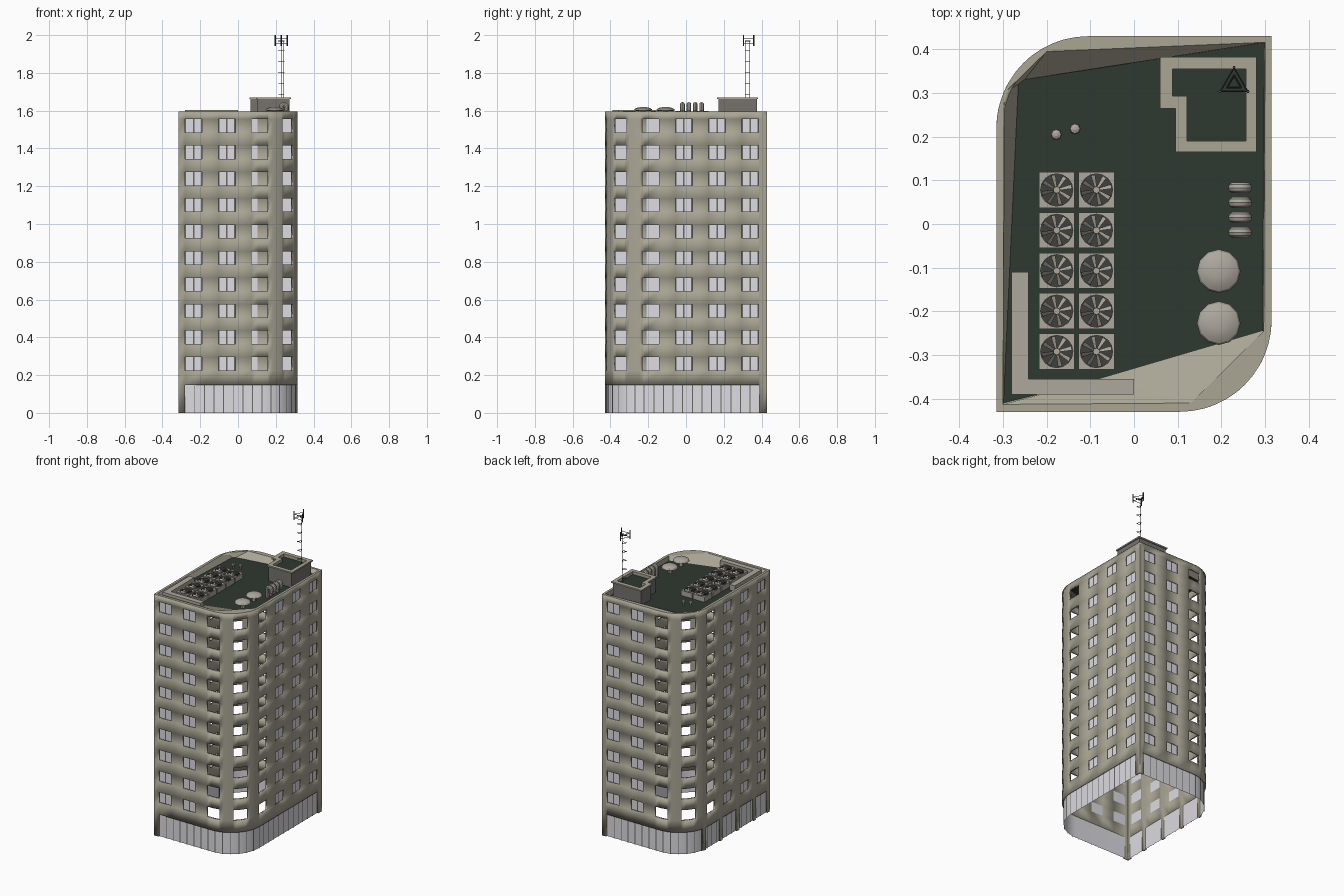
import bpy, bmesh, math
from mathutils import Vector, Matrix

if "Cube" in bpy.data.objects:
    bpy.data.objects.remove(bpy.data.objects["Cube"])

COLOURS = {"wall_beige": (0.40, 0.38, 0.30), "glass_pale": (0.72, 0.72, 0.76),
           "roof_dark_green": (0.027, 0.04, 0.029), "penthouse_grey": (0.18, 0.17, 0.155),
           "frame_grey": (0.14, 0.135, 0.12), "machine_grey": (0.42, 0.39, 0.34),
           "shaft_dark": (0.05, 0.05, 0.045), "mast_dark": (0.06, 0.06, 0.06)}
MATS = []
for n, c in COLOURS.items():
    m = bpy.data.materials.new(n)
    m.diffuse_color = (*c, 1)
    m.use_nodes = True
    m.node_tree.nodes["Principled BSDF"].inputs["Base Color"].default_value = m.diffuse_color
    MATS.append(m)
WALL, GLASS, ROOF, PENT, FRAME, MACH, SHAFT, MAST = range(8)


def make(name, faces, smooth=False):
    """Build one object from (points, material) faces."""
    bm = bmesh.new()
    for pts, mat in faces:
        bm.faces.new([bm.verts.new(p) for p in pts]).material_index = mat
    bmesh.ops.remove_doubles(bm, verts=bm.verts, dist=1e-5)
    me = bpy.data.meshes.new(name)
    bm.to_mesh(me)
    bm.free()
    for m in MATS:
        me.materials.append(m)
    ob = bpy.data.objects.new(name, me)
    bpy.context.collection.objects.link(ob)
    if smooth:
        bpy.ops.object.select_all(action='DESELECT')
        ob.select_set(True)
        bpy.context.view_layer.objects.active = ob
        bpy.ops.object.shade_smooth_by_angle(angle=math.radians(30))
    return ob


def loft(loops, mats, cap=None):
    """Bands between matching loops (bottom/outside first), optional end cap."""
    f = []
    for a, b, m in zip(loops, loops[1:], mats):
        n = len(a)
        f += [([a[i], a[(i + 1) % n], b[(i + 1) % n], b[i]], m) for i in range(n)]
    if cap is not None:
        f.append((loops[-1], cap))
    return f


def at(poly, z):
    return [(p[0], p[1], z) for p in poly]


def circle(x, y, r, n=12):
    return [(x + r * math.cos(math.tau * i / n), y + r * math.sin(math.tau * i / n)) for i in range(n)]


def rect(x0, x1, y0, y1):
    return [(x0, y0), (x1, y0), (x1, y1), (x0, y1)]


def rod(a, b, r, mat, n=4):
    a, b = Vector(a), Vector(b)
    q = (b - a).to_track_quat('Z', 'Y')
    ring = [q @ Vector((x, y, 0)) for x, y in circle(0, 0, r, n)]
    la, lb = [a + v for v in ring], [b + v for v in ring]
    return loft([la, lb], [mat], mat) + [(la[::-1], mat)]


# ---- footprint: two square and two rounded corners, half turn symmetric ----
HX, HY, R = 0.315, 0.43, 0.21
S1 = 2 * HX - R
S2 = S1 + R * math.pi / 2
S3 = S2 + 2 * HY - R


def foot(s, half, off=0.0):
    if s <= S1:
        p = (-HX + s, -HY - off)
    elif s < S2:
        t = (s - S1) / R
        p = (HX - R + (R + off) * math.sin(t), -HY + R - (R + off) * math.cos(t))
    else:
        p = (HX + off, -HY + R + s - S2)
    return p if half == 0 else (-p[0], -p[1])


ARC = [S1 + (S2 - S1) * i / 12 for i in range(13)]


def strip(s0, s1, z0, z1, half, off, mat):
    ss = [s0] + [s for s in ARC if s0 + 1e-4 < s < s1 - 1e-4] + [s1]
    return [([(*foot(a, half, off), z0), (*foot(b, half, off), z0),
              (*foot(b, half, off), z1), (*foot(a, half, off), z1)], mat) for a, b in zip(ss, ss[1:])]


WIN = [0.08 + 0.1757 * k for k in range(8)]
ROWS = [0.26 + 0.14 * k for k in range(10)]
W, H, TOP, BASE = 0.045, 0.035, 1.595, 0.147
PILLARS = {0: [(0, 0.035), (S3 - 0.04, S3)],
           1: [(0, 0.03)] + [(s - 0.012, s + 0.012) for s in (0.72, 0.89, 1.065, 1.24)] + [(S3 - 0.03, S3)]}

# ---- walls with window openings, and glazing ----
walls, glazing, shop = [], [], []
zs = [BASE] + sorted([z - H for z in ROWS] + [z + H for z in ROWS]) + [TOP]
for half in (0, 1):
    cuts = {0, S3, *ARC, *[s - W for s in WIN], *[s + W for s in WIN]}
    cuts |= {s for p in PILLARS[half] for s in p}
    cuts = sorted(cuts)
    for a, b in zip(cuts, cuts[1:]):
        mid = (a + b) / 2
        solid = not any(abs(mid - s) < W for s in WIN)
        for j, (z0, z1) in enumerate(zip(zs, zs[1:])):
            if solid or j % 2 == 0:
                walls += [([(*foot(a, half), z0), (*foot(b, half), z0),
                            (*foot(b, half), z1), (*foot(a, half), z1)], WALL)]
        if any(p < mid < q for p, q in PILLARS[half]):
            walls += [([(*foot(a, half), 0), (*foot(b, half), 0),
                        (*foot(b, half), BASE), (*foot(a, half), BASE)], WALL)]
    # windows: flat walls are glazed, the rounded corner is left open
    for k, s in enumerate(WIN):
        if k in (2, 3, 4):
            continue
        for z in ROWS:
            glazing += strip(s - W, s + W, z - H, z + H, half, -0.011, GLASS)
            for c, w in ((-W + 0.003, 0.003), (0, 0.004), (W - 0.003, 0.003)):
                glazing += strip(s + c - w, s + c + w, z - H, z + H, half, -0.008, FRAME)
    # ground floor shop glazing with thin mullions
    shop += strip(0.02, S3 - 0.02, 0, BASE, half, -0.010, GLASS)
    n = 26
    for i in range(1, n):
        s = 0.035 + (S3 - 0.075) * i / n
        shop += strip(s - 0.0025, s + 0.0025, 0, BASE, half, -0.006, FRAME)
ob = make("outer_walls", walls, True)
mod = ob.modifiers.new("thickness", 'SOLIDIFY')
mod.thickness, mod.offset = 0.014, -1
make("window_glazing", glazing)
make("ground_floor_glazing", shop, True)

# ---- parapet rim, sloped inner faces and dark roof ----
RZ = 1.565
outer = [foot(s, h) for h in (0, 1) for s in [0] + ARC]
inner = [(-0.3, -0.413), (0.13, -0.41), (0.297, -0.245), (0.3, 0.416), (-0.2, 0.395), (-0.297, 0.3)]
deck = [(-0.299, -0.41), (-0.08, -0.355), (0.294, -0.245), (0.299, 0.415), (-0.25, 0.331), (-0.265, 0.32)]
bm = bmesh.new()
for loop in (outer, inner):
    vs = [bm.verts.new((*p, TOP + 0.001)) for p in loop]
    for i in range(len(vs)):
        bm.edges.new((vs[i - 1], vs[i]))
bmesh.ops.triangle_fill(bm, edges=bm.edges[:], use_beauty=True, normal=(0, 0, 1))
rim = []
for f in bm.faces:
    pts = [v.co.copy() for v in f.verts]
    rim.append((pts if f.normal.z > 0 else pts[::-1], WALL))
bm.free()
make("parapet_and_roof", rim + loft([at(inner, TOP + 0.001), at(deck, RZ)], [WALL], ROOF))

# ---- L shaped penthouse with overhanging cap and sunken roof ----
cap_o = [(0.06, 0.265), (0.095, 0.265), (0.095, 0.165), (0.28, 0.165), (0.28, 0.382), (0.06, 0.382)]
body = [(0.067, 0.272), (0.102, 0.272), (0.102, 0.172), (0.273, 0.172), (0.273, 0.375), (0.067, 0.375)]
cap_i = [(0.088, 0.293), (0.121, 0.293), (0.121, 0.19), (0.256, 0.19), (0.256, 0.355), (0.088, 0.355)]
make("penthouse", loft([at(body, RZ), at(body, 1.661), at(cap_o, 1.661), at(cap_o, 1.67),
                        at(cap_i, 1.67), at(cap_i, 1.65)], [PENT, WALL, WALL, WALL, WALL], ROOF))

# ---- L shaped duct ----
duct = [(-0.28, -0.39), (0, -0.39), (0, -0.355), (-0.242, -0.355), (-0.242, -0.11), (-0.28, -0.11)]
make("roof_duct", loft([at(duct, RZ), at(duct, 1.603)], [MACH], MACH))

# ---- cooling fan units, two columns of five ----
for cx in (-0.177, -0.086):
    for i in range(5):
        cy = 0.078 - 0.0925 * i
        hole = circle(cx, cy, 0.037, 16)
        sq = []
        for x, y in circle(0, 0, 1, 16):
            k = 0.041 / max(abs(x), abs(y))
            sq.append((cx + x * k, cy + y * k))
        f = loft([at(sq, RZ), at(sq, 1.599), at(hole, 1.599), at(hole, 1.572)], [MACH, MACH, SHAFT], SHAFT)
        f += loft([at(circle(cx, cy, 0.008, 8), 1.573), at(circle(cx, cy, 0.008, 8), 1.597)], [MACH], MACH)
        for b in range(8):
            t = math.tau * b / 8 + 0.2
            blade = [(0.006, -0.002, 1.594), (0.035, -0.004, 1.595), (0.035, 0.006, 1.585), (0.006, 0.003, 1.589)]
            rot = Matrix.Rotation(t, 3, 'Z')
            f.append(([rot @ Vector(p) + Vector((cx, cy, 0)) for p in blade], MACH))
        make("cooling_fan", f)

# ---- shallow domes on posts ----
for cy in (-0.108, -0.227):
    prof = [(0.012, RZ), (0.012, 1.598), (0.05, 1.6), (0.046, 1.608), (0.034, 1.615), (0.016, 1.619)]
    make("roof_dome", loft([at(circle(0.194, cy, r), z) for r, z in prof], [MACH] * 5, MACH), True)

# ---- gooseneck vent pipes ----
for cy in (0.083, 0.049, 0.015, -0.019):
    path = [(0.229, RZ)] + [(0.243 - 0.014 * math.cos(math.pi * i / 6), 1.618 + 0.014 * math.sin(math.pi * i / 6))
                            for i in range(7)] + [(0.257, 1.6)]
    loops = []
    for i, (x, z) in enumerate(path):
        a = math.pi * min(max(i - 1, 0), 6) / 6
        out = Vector((-math.cos(a), 0, math.sin(a)))
        loops.append([Vector((x, cy, z)) + out * u + Vector((0, v, 0)) for u, v in circle(0, 0, 0.0132, 10)])
    make("vent_pipe", loft(loops, [MACH] * 8, SHAFT), True)

# ---- small mushroom vents ----
for cx, cy in ((-0.178, 0.205), (-0.135, 0.218)):
    prof = [(0.006, RZ), (0.006, 1.583), (0.013, 1.583), (0.011, 1.592), (0.004, 1.595)]
    make("mushroom_vent", loft([at(circle(cx, cy, r, 8), z) for r, z in prof], [MACH] * 4, MACH))

# ---- triangular mast with rungs and aerial head ----
MX, MY = 0.229, 0.322


def tri(r):
    return [(MX + r * math.sin(math.tau * i / 3), MY + r * math.cos(math.tau * i / 3)) for i in range(3)]


mast = []
for x, y in tri(0.016):
    mast += rod((x, y, 1.65), (x, y, 1.97), 0.0008, MAST, 3)
levels = [(1.685 + 0.058 * i, 0.017) for i in range(5)] + [(1.957, 0.036), (1.981, 0.036), (1.969, 0.02)]
for z, r in levels:
    t = tri(r)
    for i in range(3):
        mast += rod((*t[i - 1], z), (*t[i], z), 0.0018, MAST)
for x, y in tri(0.037):
    mast += loft([at(circle(x, y, 0.0035, 6), 1.943), at(circle(x, y, 0.0035, 6), 2.0)], [MAST], MAST)
make("aerial_mast", mast)
